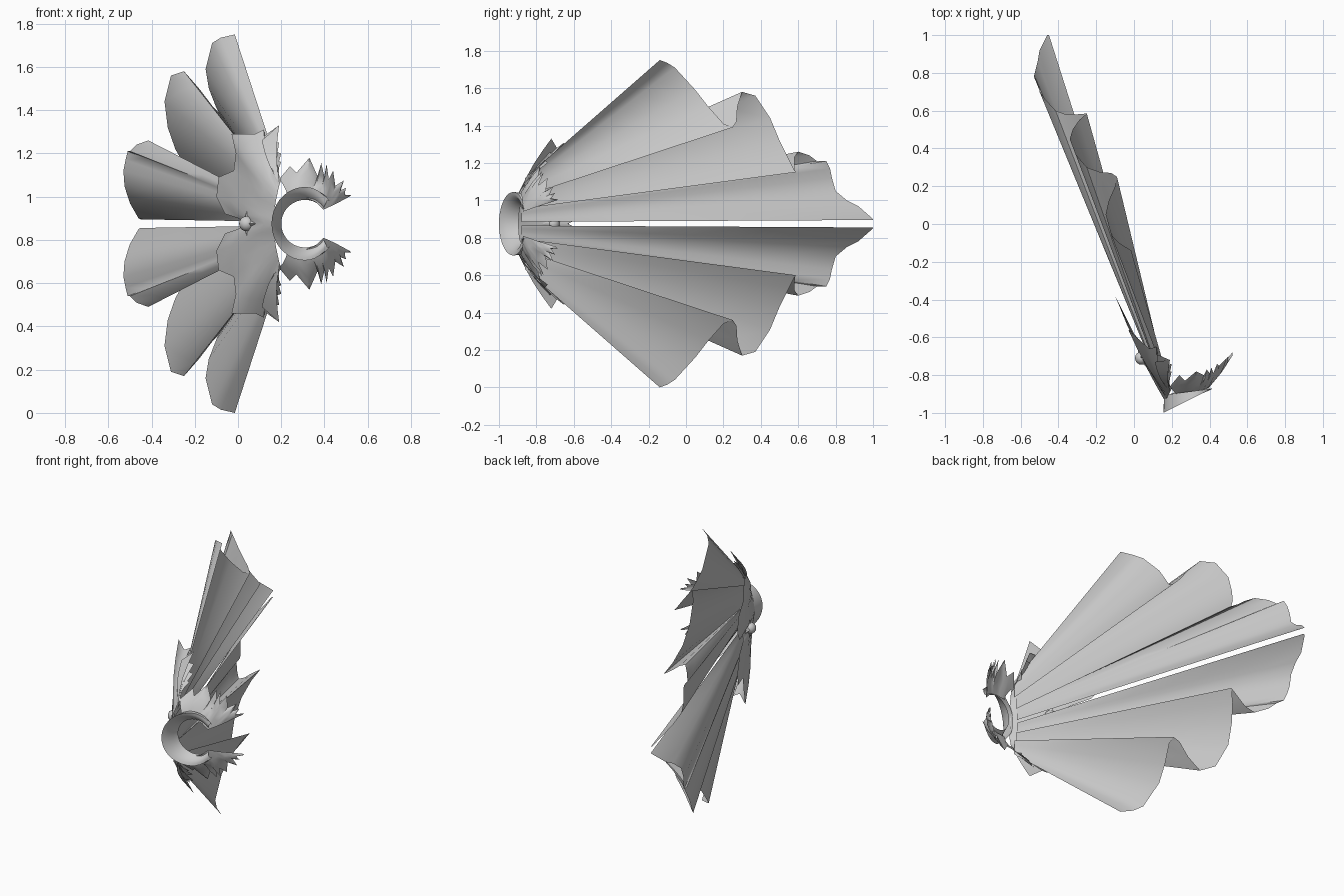
import bpy, bmesh, math
from mathutils import Vector

if "Cube" in bpy.data.objects:
    bpy.data.objects.remove(bpy.data.objects["Cube"])

MID = 0.875  # height of the symmetry plane
grey = bpy.data.materials.new("plain_grey")
grey.diffuse_color = (0.6, 0.6, 0.6, 1)
grey.use_nodes = True
grey.node_tree.nodes["Principled BSDF"].inputs["Base Color"].default_value = grey.diffuse_color


def finish(name, bm, mirror=True, angle=50):
    """Turn a bmesh into a named object, mirrored about z = MID."""
    bmesh.ops.recalc_face_normals(bm, faces=bm.faces)
    me = bpy.data.meshes.new(name)
    bm.to_mesh(me)
    bm.free()
    me.materials.append(grey)
    me.shade_smooth()
    me.set_sharp_from_angle(angle=math.radians(angle))
    ob = bpy.data.objects.new(name, me)
    ob.location.z = MID
    bpy.context.collection.objects.link(ob)
    if mirror:
        mod = ob.modifiers.new("mirror", "MIRROR")
        mod.use_axis = (False, False, True)
        mod.merge_threshold = 0.001
    return ob


def sample(keys, t):
    """Point at t on a polyline given as {t: point}."""
    ks = sorted(keys)
    for a, b in zip(ks, ks[1:]):
        if t <= b:
            return Vector(keys[a]).lerp(Vector(keys[b]), (t - a) / (b - a))
    return Vector(keys[ks[-1]])


def ruled(name, top, hem, rows=6, bulge=(0, 0, 0), angle=50):
    """Sheet of straight rulings from a top line to a hem line."""
    bm = bmesh.new()
    grid = []
    for a, b in zip(top, hem):
        col = []
        for r in range(rows + 1):
            f = r / rows
            p = Vector(a).lerp(Vector(b), f) + Vector(bulge) * math.sin(math.pi * f)
            col.append(bm.verts.new(p - Vector((0, 0, MID))))
        grid.append(col)
    for c, d in zip(grid, grid[1:]):
        for r in range(rows):
            bm.faces.new((c[r], c[r + 1], d[r + 1], d[r]))
    return finish(name, bm, angle=angle)


# Pleated cape: three lobes per half, fanning from the neck to the hem
hem = [(-.015, -.14, 1.75), (-.08, -.10, 1.735), (-.12, -.06, 1.71), (-.15, .05, 1.59),
       (-.135, .12, 1.50), (-.10, .20, 1.41), (-.09, .25, 1.39), (-.12, .27, 1.42),
       (-.18, .275, 1.50), (-.25, .30, 1.58), (-.31, .37, 1.56), (-.34, .45, 1.44),
       (-.325, .50, 1.32), (-.29, .55, 1.22), (-.25, .585, 1.15), (-.31, .58, 1.19),
       (-.36, .58, 1.23), (-.415, .60, 1.26), (-.47, .66, 1.24), (-.50, .70, 1.21),
       (-.51, .75, 1.21), (-.52, .77, 1.17), (-.53, .78, 1.12), (-.525, .80, 1.05),
       (-.51, .86, 1.00), (-.50, .92, .97), (-.46, 1.0, .90), (-.45, 1.0, .895)]
neck = {0: (.19, -.86, 1.12), 6: (.18, -.87, 1.02), 9: (.16, -.87, 1.06),
        14: (.16, -.88, .955), 17: (.15, -.88, .97), 27: (.15, -.88, .885)}
ruled("pleated_cape", [sample(neck, i) for i in range(len(hem))], hem, rows=8)

# Shoulder mantle over the back, with a scalloped hem and spiky shoulder edge
mantle_hem = [(.04, -.63, .875), (.0, -.58, .90), (-.06, -.46, .92), (-.10, -.38, 1.0),
              (-.09, -.40, 1.09), (-.02, -.55, 1.12), (-.01, -.57, 1.20), (-.03, -.56, 1.29),
              (.08, -.66, 1.29), (.12, -.65, 1.31), (.12, -.69, 1.28), (.19, -.72, 1.33),
              (.11, -.73, 1.26), (.19, -.72, 1.25), (.13, -.76, 1.22), (.20, -.74, 1.20),
              (.14, -.79, 1.18), (.20, -.78, 1.16), (.17, -.82, 1.12)]
mantle_neck = {0: (.16, -.93, .875), 5: (.175, -.92, .98), 10: (.19, -.89, 1.05),
               18: (.20, -.87, 1.08)}
ruled("shoulder_mantle", [sample(mantle_neck, i) for i in range(len(mantle_hem))],
      mantle_hem, rows=4, bulge=(-.012, -.012, 0))

# Chest panels: from the collar to a jagged feathered edge
chest_edge = [(.19, -.86, 1.08), (.24, -.80, 1.14), (.27, -.83, 1.11), (.33, -.78, 1.18),
              (.37, -.80, 1.09), (.385, -.77, 1.155), (.40, -.79, 1.09), (.41, -.76, 1.15),
              (.42, -.79, 1.08), (.44, -.74, 1.12), (.45, -.75, 1.05), (.49, -.71, 1.075),
              (.475, -.73, 1.03), (.50, -.70, 1.04), (.49, -.72, 1.01), (.52, -.68, 1.005)]
chest_neck = {0: (.23, -.90, 1.00), 3: (.30, -.89, 1.0), 6: (.36, -.88, .975),
              9: (.395, -.87, .94), 12: (.45, -.80, .965), 15: (.515, -.69, 1.0)}
ruled("chest_panel", [sample(chest_neck, i) for i in range(len(chest_edge))],
      chest_edge, rows=3, bulge=(.005, -.012, .005))

# Flared open collar: from the inner neck ring out to the tilted rim
angles = [math.radians(40 + 140 * i / 14) for i in range(15)]
base, rim = [], []
for a in angles:
    c, s = math.cos(a), math.sin(a)
    base.append((.31 + .11 * c, -.875 + .02 * c, MID + .11 * s))
    rx = .31 + .155 * c - .02 * max(c, 0)
    rim.append((rx, -1 + .50 * (rx - .155), MID + .17 * s))
ruled("collar", base, rim, rows=4, bulge=(0, -.012, 0))

# Outer skirt of the collar, joining its rim to the mantle and chest
skirt = [(.31 + .15 * math.cos(a), -.885 + .02 * math.cos(a), MID + .165 * math.sin(a))
         for a in angles]
ruled("collar_skirt", rim, skirt, rows=2)

# Diamond clasp on the back: a round stone on a four-pointed mount
bm = bmesh.new()
bmesh.ops.create_uvsphere(bm, u_segments=16, v_segments=10, radius=.035)
for v in bm.verts:
    v.co += Vector((.04, -.71, 0))
finish("clasp_stone", bm, mirror=False)

bm = bmesh.new()
along = Vector((-.38, .92, 0)).normalized()
out = Vector((-.92, -.38, 0)).normalized()
centre = Vector((.05, -.70, 0))
ring = []
for i in range(8):
    r = (.08, .03, .085, .03)[i % 4]
    a = i * math.pi / 4
    ring.append(bm.verts.new(centre + along * r * math.cos(a) + Vector((0, 0, r * math.sin(a)))))
tips = [bm.verts.new(centre + out * d) for d in (.03, -.01)]
for i in range(8):
    for t in tips:
        bm.faces.new((ring[i], ring[(i + 1) % 8], t))
finish("clasp_mount", bm, mirror=False, angle=20)
